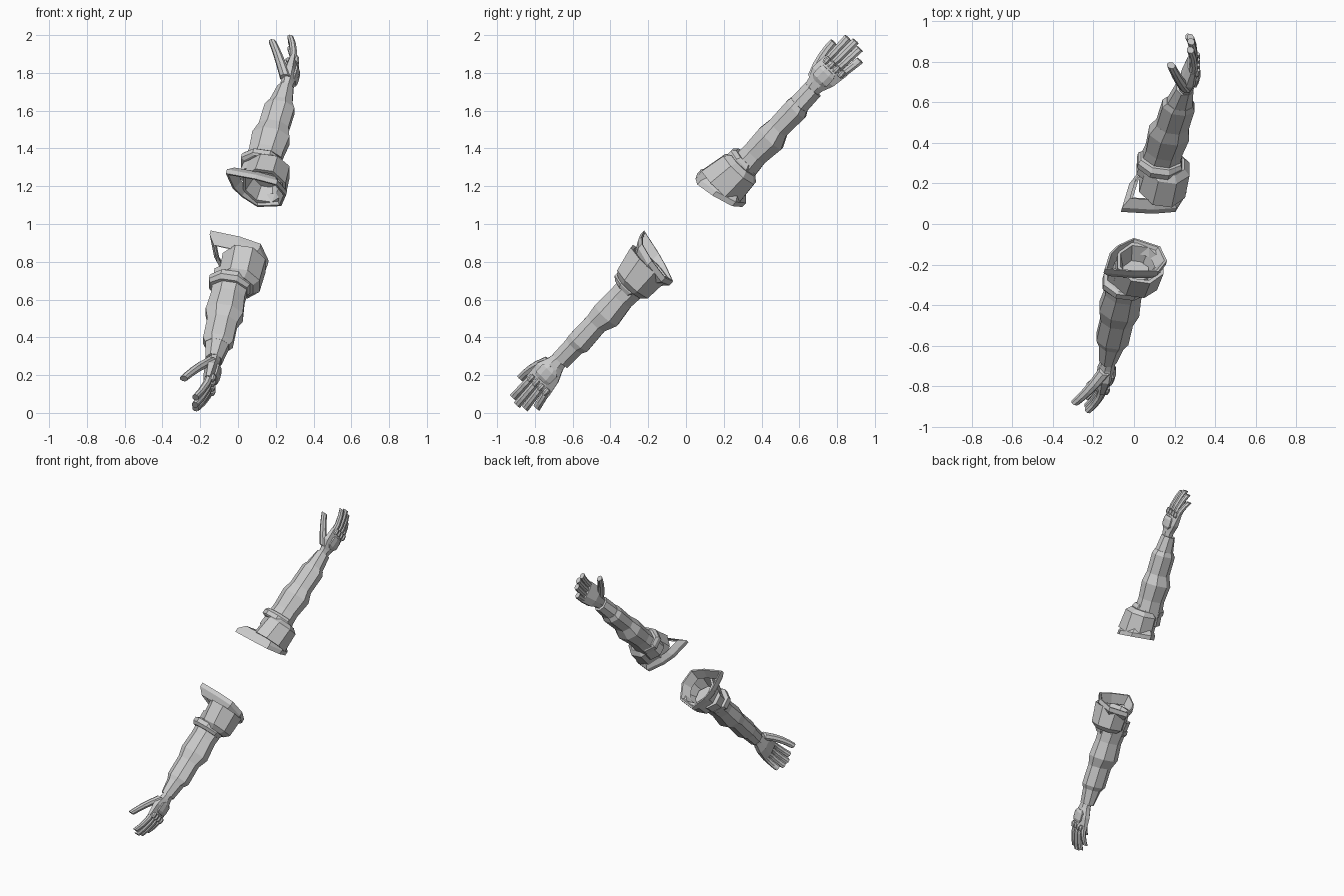
import bpy, bmesh
from math import cos, sin, pi
from mathutils import Vector

cube = bpy.data.objects.get("Cube")
if cube:
    bpy.data.objects.remove(cube, do_unlink=True)

material = bpy.data.materials.new("light grey")
material.use_nodes = True
grey = (0.6, 0.6, 0.6, 1)
material.diffuse_color = grey
material.node_tree.nodes["Principled BSDF"].inputs["Base Color"].default_value = grey

# Arm frame: along the arm, toward the thumb, toward the back of the hand
along = Vector((0.19, 0.67, 0.72)).normalized()
outward = (Vector((1, 0, 0)) - along.x * along).normalized()
thumbward = outward.cross(along)
origin = Vector((0, 0, 1)) + along * 0.01
corner_angles = [pi / 8 + pi / 4 * i for i in range(8)]


def loft(name, rings, capped=True):
    """Skin the rings and build one copy for each arm."""
    for label, side in (("left", 1), ("right", -1)):
        bm = bmesh.new()
        rows = []
        for ring in rings:
            rows.append([bm.verts.new(origin + along * distance * side
                                      + thumbward * across + outward * out)
                         for distance, across, out in ring])
        count = len(rows[0])
        for lower, upper in zip(rows, rows[1:]):
            for i in range(count):
                j = (i + 1) % count
                bm.faces.new((lower[i], lower[j], upper[j], upper[i]))
        if capped:
            bm.faces.new(rows[0])
            bm.faces.new(rows[-1])
        bmesh.ops.recalc_face_normals(bm, faces=bm.faces)
        mesh = bpy.data.meshes.new(label + "_" + name)
        bm.to_mesh(mesh)
        bm.free()
        mesh.materials.append(material)
        part = bpy.data.objects.new(mesh.name, mesh)
        bpy.context.collection.objects.link(part)


def octagon(distance, across, out, half_width, half_depth):
    """Eight-sided cross-section with flat sides on the given box."""
    grow = 1 / cos(pi / 8)
    return [(distance, across + half_width * grow * sin(angle),
             out + half_depth * grow * cos(angle)) for angle in corner_angles]


def sleeve_ring(distance, half_width, half_depth):
    """Cross-section on the drifting centre line; it swells to the underside."""
    return octagon(distance, 0.02 - half_width / 2, 0.03 + 0.03 * distance,
                   half_width, half_depth)


# Corners of the shoulder opening: a long point on the thumb side, cut away below it
cuff_reach = (1, 1, 0.9, 1.4, 0.8, 0.75, 1.12, 1.15)


def cuff_ring(scale, shift):
    """Slanted ring of the shoulder opening."""
    ring = []
    for i, corner in enumerate(cuff_reach):
        angle = pi / 4 * i
        reach = scale * corner
        ring.append((0.24 - 0.03 * reach * sin(angle) + shift,
                     0.14 * reach * sin(angle), 0.05 + 0.16 * reach * cos(angle)))
    return ring


# Flared lip of the cuff, open to the hollow behind it
loft("shoulder_cuff", [
    cuff_ring(0.7, 0.06), cuff_ring(0.92, 0), cuff_ring(1, 0),
    cuff_ring(1, 0.03), cuff_ring(0.8, 0.07)], capped=False)

# Bulky hollow shoulder guard, set toward the outside of the arm
guard_out = 0.085
loft("shoulder_guard", [
    octagon(0.4, 0, guard_out, 0.07, 0.06),
    octagon(0.28, 0, guard_out, 0.11, 0.1),
    octagon(0.28, 0, guard_out, 0.13, 0.115),
    octagon(0.42, -0.01, guard_out, 0.11, 0.11),
    octagon(0.45, -0.01, guard_out, 0.08, 0.08)])

# Raised strap around the upper arm
strap_out = 0.04
loft("arm_strap", [
    octagon(0.42, 0, strap_out, 0.08, 0.09), octagon(0.43, 0, strap_out, 0.09, 0.11),
    octagon(0.46, 0, strap_out, 0.09, 0.11), octagon(0.48, 0, strap_out, 0.07, 0.1)])

# Sleeve, swelling at the elbow and again at the forearm
loft("upper_sleeve", [
    sleeve_ring(0.36, 0.08, 0.1), sleeve_ring(0.53, 0.07, 0.09),
    sleeve_ring(0.65, 0.08, 0.1), sleeve_ring(0.72, 0.06, 0.08)])
loft("forearm_sleeve", [
    sleeve_ring(0.7, 0.06, 0.08), sleeve_ring(0.86, 0.065, 0.08),
    sleeve_ring(0.89, 0.055, 0.065)])
loft("wrist_sleeve", [
    sleeve_ring(0.87, 0.055, 0.065), sleeve_ring(1, 0.053, 0.043)])

# Gloved palm, fanning out from the wrist to the knuckles
palm_out = 0.065
loft("palm", [
    octagon(0.98, 0, palm_out, 0.04, 0.03),
    octagon(1.03, 0, palm_out, 0.05, 0.035),
    octagon(1.09, 0, palm_out, 0.075, 0.04),
    octagon(1.18, -0.01, palm_out, 0.08, 0.025)])

# Raised guard on the back of the hand
plate_out = 0.095
loft("hand_guard", [
    octagon(1.05, 0, plate_out, 0.03, 0.01),
    octagon(1.07, 0, plate_out, 0.05, 0.02),
    octagon(1.12, 0, plate_out, 0.05, 0.02),
    octagon(1.14, 0, plate_out, 0.04, 0.01)])

# Four broad, blunt fingers fanned out, each with a knuckle guard
knuckle = 1.15
for i, name in enumerate(("index", "middle", "ring", "little")):
    base = 0.045 - 0.036 * i
    spread = -0.007 * i
    length = 0.19 - 0.015 * (i - 1) ** 2
    joints = []
    for step in (0, 0.4, 0.75, 1):
        joints.append(octagon(knuckle + length * step, base + spread * step,
                              0.07 - 0.045 * step ** 2,
                              0.019 + 0.002 * step, 0.02 - 0.003 * step))
    loft(name + "_finger", joints)
    loft(name + "_knuckle", [
        octagon(knuckle + offset, base, 0.087, half, half)
        for offset, half in ((0, 0.012), (0.015, 0.016), (0.04, 0.011))])

# Thick thumb, leaning out of the palm
thumb_joints = []
for step in (0, 0.3, 0.55, 0.8, 1):
    thickness = 0.03 - 0.01 * step
    thumb_joints.append(octagon(1.04 + 0.2 * step, 0.085 - 0.05 * (1 - step) ** 2,
                                0.055 - 0.11 * step, thickness, thickness))
loft("thumb", thumb_joints)
